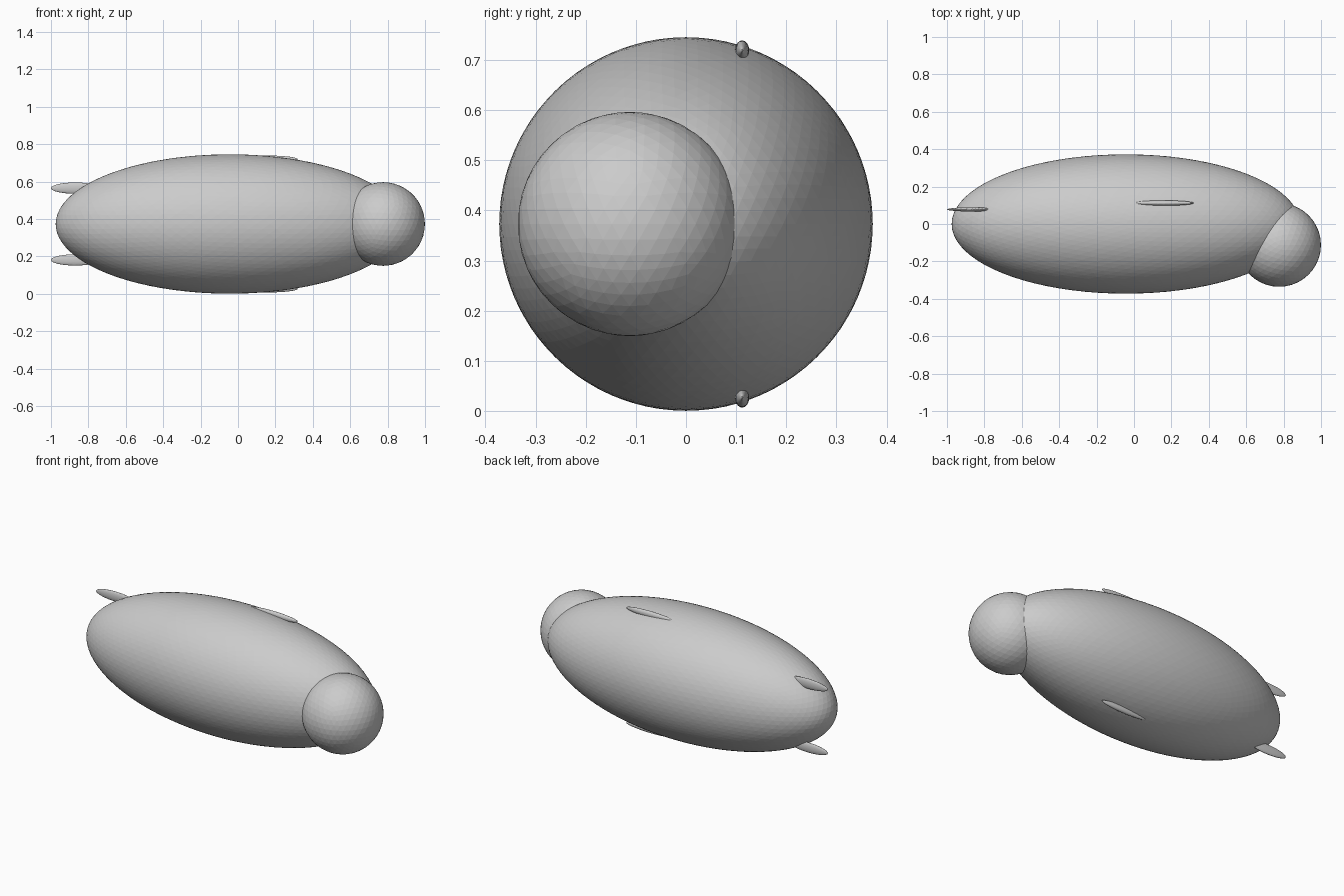
import bpy

if "Cube" in bpy.data.objects:
    bpy.data.objects.remove(bpy.data.objects["Cube"])

MID = 0.373  # height of the mirror plane


def ellipsoid(name, centre, radii, subdivisions):
    bpy.ops.mesh.primitive_ico_sphere_add(subdivisions=subdivisions, radius=1, location=centre)
    ob = bpy.context.object
    ob.name = name
    ob.scale = radii
    bpy.ops.object.transform_apply(location=False, rotation=False, scale=True)
    return ob


# Long body and round head
ellipsoid("body", (-0.044, 0, MID), (0.931, 0.3725, 0.3725), 5)
ellipsoid("head", (0.776, -0.112, MID), (0.2235, 0.2235, 0.2235), 4)

# Paired flippers, mirrored about the mid plane
for side, s in (("upper", 1), ("lower", -1)):
    ellipsoid(side + "_front_flipper", (0.158, 0.112, MID + s * 0.346), (0.162, 0.014, 0.02), 4)
    ellipsoid(side + "_tail_flipper", (-0.87, 0.078, MID + s * 0.192), (0.13, 0.011, 0.03), 4)
